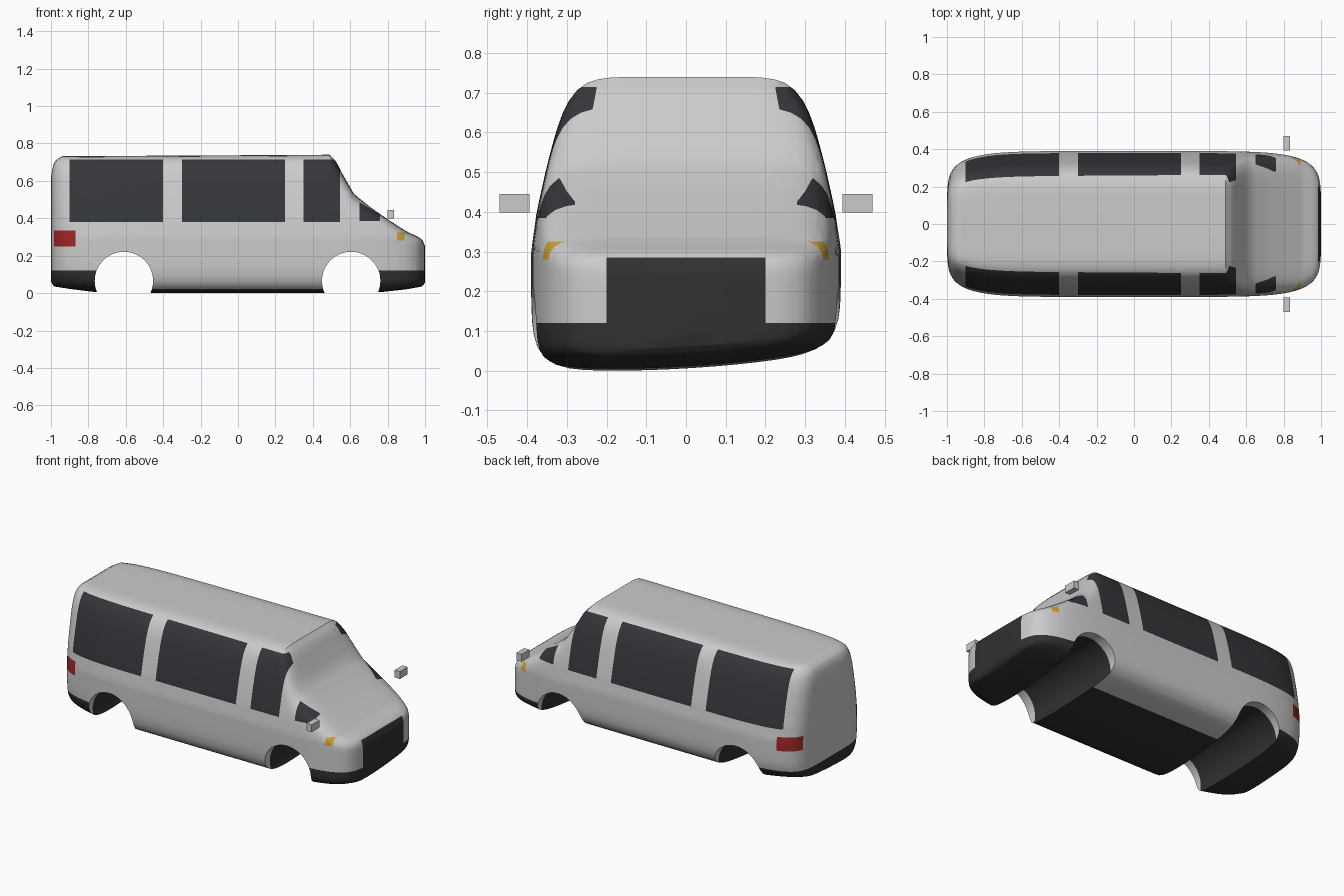
import bpy, bmesh, math

if "Cube" in bpy.data.objects:
    bpy.data.objects.remove(bpy.data.objects["Cube"])

ARCHES, ARCH_Z, ARCH_R = (-0.61, 0.605), 0.065, 0.156

# side profile (x, z), lower edge, and side taper (z, half width)
TOP = [(-1, .62), (-.99, .68), (-.975, .71), (-.94, .732), (0, .737), (.49, .74), (.52, .712), (.56, .635),
       (.62, .53), (.7, .465), (.8, .395), (.9, .33), (.96, .303), (.985, .287), (1, .25)]
LOW = [(-1, .06), (-.985, .035), (-.9, .022), (-.76, .005), (-.5, 0), (.5, 0), (.76, .005),
       (.9, .02), (.985, .035), (1, .055)]
TAPER = [(0, .39), (.3, .39), (.4, .376), (.5, .354), (.6, .329), (.7, .302), (.75, .292)]


def lerp(table, v):
    for (a, p), (b, q) in zip(table, table[1:]):
        if v <= b:
            return p + (q - p) * max(0, v - a) / (b - a)
    return table[-1][1]


def ring(x, n=96, e=7.5):
    """Rounded-box cross-section at x; the +y lower edge sweeps up slightly."""
    lo, hi = lerp(LOW, x), lerp(TOP, x)
    w = max(.25, (1 - abs(x) ** 6) ** (1 / 6) if abs(x) < 1 else 0)
    pts = []
    for i in range(n):
        a = 2 * math.pi * i / n
        c, s = math.cos(a), math.sin(a)
        r = (abs(c) ** e + abs(s) ** e) ** (-1 / e)
        z = (lo + hi) / 2 + r * s * (hi - lo) / 2
        y = r * c * lerp(TAPER, z) * w
        z += .05 * (max(0, y + .2) / .58) ** 2 * max(0, -r * s)
        pts.append((x, y, z))
    return pts


def new_object(name, bm):
    mesh = bpy.data.meshes.new(name)
    bm.to_mesh(mesh)
    bm.free()
    ob = bpy.data.objects.new(name, mesh)
    bpy.context.collection.objects.link(ob)
    return ob


def material(name, rgb):
    m = bpy.data.materials.new(name)
    m.diffuse_color = (*rgb, 1)
    m.use_nodes = True
    m.node_tree.nodes["Principled BSDF"].inputs["Base Color"].default_value = m.diffuse_color
    return m


# lofted body shell
bm = bmesh.new()
xs = sorted([math.sin(math.pi / 2 * i / 40) for i in range(-40, 41)] + [.49])
rings = [[bm.verts.new(p) for p in ring(x)] for x in xs]
for a, b in zip(rings, rings[1:]):
    for i in range(len(a)):
        j = (i + 1) % len(a)
        bm.faces.new((a[i], a[j], b[j], b[i]))
bm.faces.new(rings[0])
bm.faces.new(rings[-1][::-1])
bmesh.ops.recalc_face_normals(bm, faces=bm.faces)
body = new_object("van_body", bm)

# wheel arches cut right through
for x in ARCHES:
    bpy.ops.mesh.primitive_cylinder_add(vertices=64, radius=ARCH_R, depth=1.2,
                                        location=(x, 0, ARCH_Z), rotation=(math.pi / 2, 0, 0))
    cutter = bpy.context.object
    cutter.name = "arch_cutter"
    cutter.hide_render = True
    mod = body.modifiers.new("arch", 'BOOLEAN')
    mod.operation, mod.object, mod.solver = 'DIFFERENCE', cutter, 'EXACT'
    bpy.context.view_layer.objects.active = body
    bpy.ops.object.modifier_apply(modifier=mod.name)
    bpy.data.objects.remove(cutter)

# paint: body, glass, dark trim, red tail light, amber indicator
body.data.materials.clear()
for m in (material("body_grey", (.6, .6, .6)), material("glass", (.035, .037, .042)),
          material("trim", (.03, .03, .03)), material("tail_red", (.35, .02, .02)),
          material("amber", (.6, .35, .04))):
    body.data.materials.append(m)


def paint(x, y, z):
    ay = abs(y)
    if any(math.hypot(x - c, z - ARCH_Z) < ARCH_R + .001 for c in ARCHES):
        return 2 if ay < .33 else 0
    if x > .95 and ay < .2 and z < .285:
        return 2
    if z < (.12 if abs(x) > .75 else .022):
        return 2
    if .38 < z < .715 and ay > .225 and (-.9 < x < -.4 or -.3 < x < .25 or .35 < x < .545):
        return 1
    if .65 < x < .76 and z > .385 and z < .485 - .6 * (x - .65) and ay > .28:
        return 1
    if -.985 < x < -.87 and .25 < z < .335:
        return 3
    if .85 < x < .89 and .28 < z < .325 and ay > .3:
        return 4
    return 0


bm = bmesh.new()
bm.from_mesh(body.data)
cuts = [((x, 0, 0), (1, 0, 0)) for x in (-.985, -.9, -.87, -.4, -.3, .25, .35, .545, .65, .76, .85, .89, .95)]
cuts += [((0, y, 0), (0, 1, 0)) for y in (-.33, -.28, -.2, .2, .28, .33)]
cuts += [((0, 0, z), (0, 0, 1)) for z in (.022, .12, .25, .28, .285, .325, .335, .38, .385, .715)]
cuts += [((.65, 0, .485), (.6, 0, 1))]
for co, no in cuts:
    bmesh.ops.bisect_plane(bm, geom=bm.verts[:] + bm.edges[:] + bm.faces[:], dist=1e-5,
                           plane_co=co, plane_no=no)
for f in bm.faces:
    f.material_index = paint(*f.calc_center_median())
bm.to_mesh(body.data)
bm.free()
bpy.ops.object.select_all(action='DESELECT')
body.select_set(True)
bpy.context.view_layer.objects.active = body
bpy.ops.object.shade_smooth_by_angle(angle=math.radians(40))

# door mirrors
for side, name in ((-1, "mirror_right"), (1, "mirror_left")):
    bpy.ops.mesh.primitive_cube_add(size=1, location=(.817, side * .432, .422))
    bpy.context.object.name = name
    bpy.context.object.scale = (.036, .076, .046)
